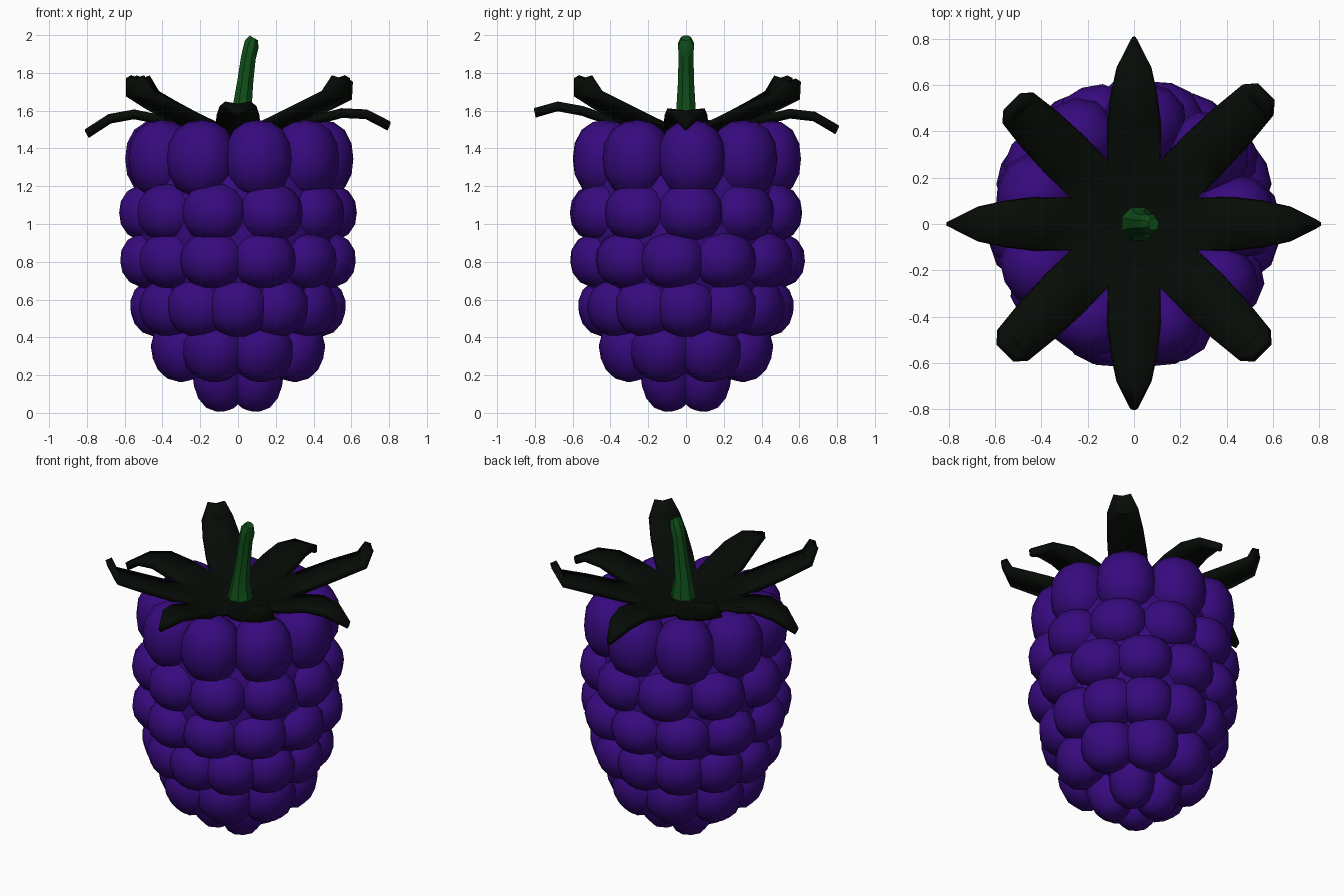
import bpy, bmesh, math
from mathutils import Matrix, Vector

if "Cube" in bpy.data.objects:
    bpy.data.objects.remove(bpy.data.objects["Cube"])


def material(name, rgb):
    m = bpy.data.materials.new(name)
    m.diffuse_color = (*rgb, 1)
    m.use_nodes = True
    m.node_tree.nodes["Principled BSDF"].inputs["Base Color"].default_value = m.diffuse_color
    return m


PURPLE = material("berry_purple", (0.038, 0.003, 0.21))
LEAF = material("leaf_dark_green", (0.002, 0.0035, 0.002))
STEM = material("stem_green", (0.005, 0.08, 0.01))


def finish(name, bm, mat, angle=None):
    bmesh.ops.recalc_face_normals(bm, faces=bm.faces)
    me = bpy.data.meshes.new(name)
    bm.to_mesh(me)
    bm.free()
    me.materials.append(mat)
    ob = bpy.data.objects.new(name, me)
    bpy.context.collection.objects.link(ob)
    bpy.ops.object.select_all(action='DESELECT')
    ob.select_set(True)
    bpy.context.view_layer.objects.active = ob
    if angle:
        bpy.ops.object.shade_smooth_by_angle(angle=math.radians(angle))
    else:
        bpy.ops.object.shade_smooth()
    return ob


def drupelet_row(name, count, start, ring, z, radial, across, tall, tilt):
    # ring of slightly boxy ellipsoids; angle 0 faces the front, 90 faces right
    bm = bmesh.new()
    for i in range(count):
        a = math.radians(start + 360 * i / count - 90)
        mat = (Matrix.Rotation(a, 4, 'Z') @ Matrix.Translation((ring, 0, z))
               @ Matrix.Rotation(math.radians(tilt), 4, 'Y')
               @ Matrix.Diagonal((radial, across, tall, 1)))
        ball = bmesh.ops.create_uvsphere(bm, u_segments=12, v_segments=8, radius=1)
        for v in ball["verts"]:
            v.co = mat @ (v.co / sum(abs(c) ** 2.3 for c in v.co) ** (1 / 2.3))
    finish(name, bm, PURPLE)


# Berry: rows of drupelets from top to bottom
drupelet_row("drupelets_top", 9, 14, 0.44, 1.345, 0.172, 0.18, 0.205, 0)
drupelet_row("drupelets_upper", 10, 21, 0.46, 1.06, 0.17, 0.175, 0.155, 0)
drupelet_row("drupelets_middle", 11, 16.4, 0.46, 0.81, 0.17, 0.175, 0.15, 3)
drupelet_row("drupelets_lower", 12, 0, 0.41, 0.56, 0.16, 0.165, 0.155, 10)
drupelet_row("drupelets_low", 8, 22.5, 0.325, 0.33, 0.15, 0.165, 0.165, 18)
drupelet_row("drupelets_bottom", 4, 45, 0.145, 0.18, 0.135, 0.135, 0.175, 18)

# Core filling the inside of the berry
bm = bmesh.new()
profile = [(0, 0.12), (0.17, 0.2), (0.37, 0.4), (0.48, 0.6), (0.53, 0.82),
           (0.53, 1.06), (0.49, 1.25), (0.4, 1.42), (0, 1.43)]
vs = [bm.verts.new((r, 0, z)) for r, z in profile]
es = [bm.edges.new(p) for p in zip(vs, vs[1:])]
bmesh.ops.spin(bm, geom=vs + es, axis=(0, 0, 1), cent=(0, 0, 0), steps=24,
               angle=math.tau, use_merge=True)
bmesh.ops.remove_doubles(bm, verts=bm.verts, dist=0.0005)
finish("berry_core", bm, PURPLE)

# Calyx: eight leaves meeting at the centre; columns are distance, half width, height
POINTED = [(0.27, 0.112, 1.52), (0.42, 0.115, 1.56), (0.55, 0.1, 1.59),
           (0.68, 0.072, 1.575), (0.80, 0.012, 1.505)]
CURLED = [(0.27, 0.112, 1.52), (0.42, 0.115, 1.57), (0.58, 0.108, 1.63),
          (0.73, 0.092, 1.69), (0.77, 0.05, 1.78)]
TIP_LIFT = [0.09, 0, 0.02, -0.02, 0, 0, -0.02, 0]
TIP_REACH = [1, 1, 1, 1.03, 1, 0.94, 1, 1]
bm = bmesh.new()
for i in range(8):
    rot = Matrix.Rotation(math.radians(45 * i - 90), 4, 'Z')
    rows = []
    for r, w, z in (CURLED if i % 2 else POINTED):
        t = max(0, (r - 0.5) / 0.3)
        z += TIP_LIFT[i] * t
        r *= 1 + (TIP_REACH[i] - 1) * min(t, 1)
        rows.append([bm.verts.new(rot @ Vector((r, s * w, z - 0.012 * (s == 0))))
                     for s in (-1, 0, 1)])
    hub = bm.verts.new((0, 0, 1.46))
    for k in (0, 1):
        bm.faces.new((hub, rows[0][k], rows[0][k + 1]))
        for a, b in zip(rows, rows[1:]):
            bm.faces.new((a[k], b[k], b[k + 1], a[k + 1]))
bmesh.ops.remove_doubles(bm, verts=bm.verts, dist=0.004)
calyx = finish("calyx_leaves", bm, LEAF, 40)
solid = calyx.modifiers.new("thickness", 'SOLIDIFY')
solid.thickness = 0.04
solid.offset = 0

# Stem: eight-sided tube bending to the right with a rounded tip
bm = bmesh.new()
path = [(0.02, 1.46, 0.085, 0), (0.02, 1.6, 0.056, 3), (0.038, 1.75, 0.046, 8),
        (0.055, 1.88, 0.043, 16), (0.072, 1.95, 0.045, 30), (0.084, 1.985, 0.028, 30)]
rings = []
for x, z, r, tilt in path:
    m = Matrix.Translation((x, 0, z)) @ Matrix.Rotation(math.radians(tilt), 4, 'Y')
    rings.append([bm.verts.new(m @ Vector((r * math.cos(t * math.pi / 4 + math.pi / 8),
                                           r * math.sin(t * math.pi / 4 + math.pi / 8), 0)))
                  for t in range(8)])
for a, b in zip(rings, rings[1:]):
    for t in range(8):
        bm.faces.new((a[t], a[(t + 1) % 8], b[(t + 1) % 8], b[t]))
bm.faces.new(rings[0])
bm.faces.new(rings[-1])
finish("stem", bm, STEM, 40)
